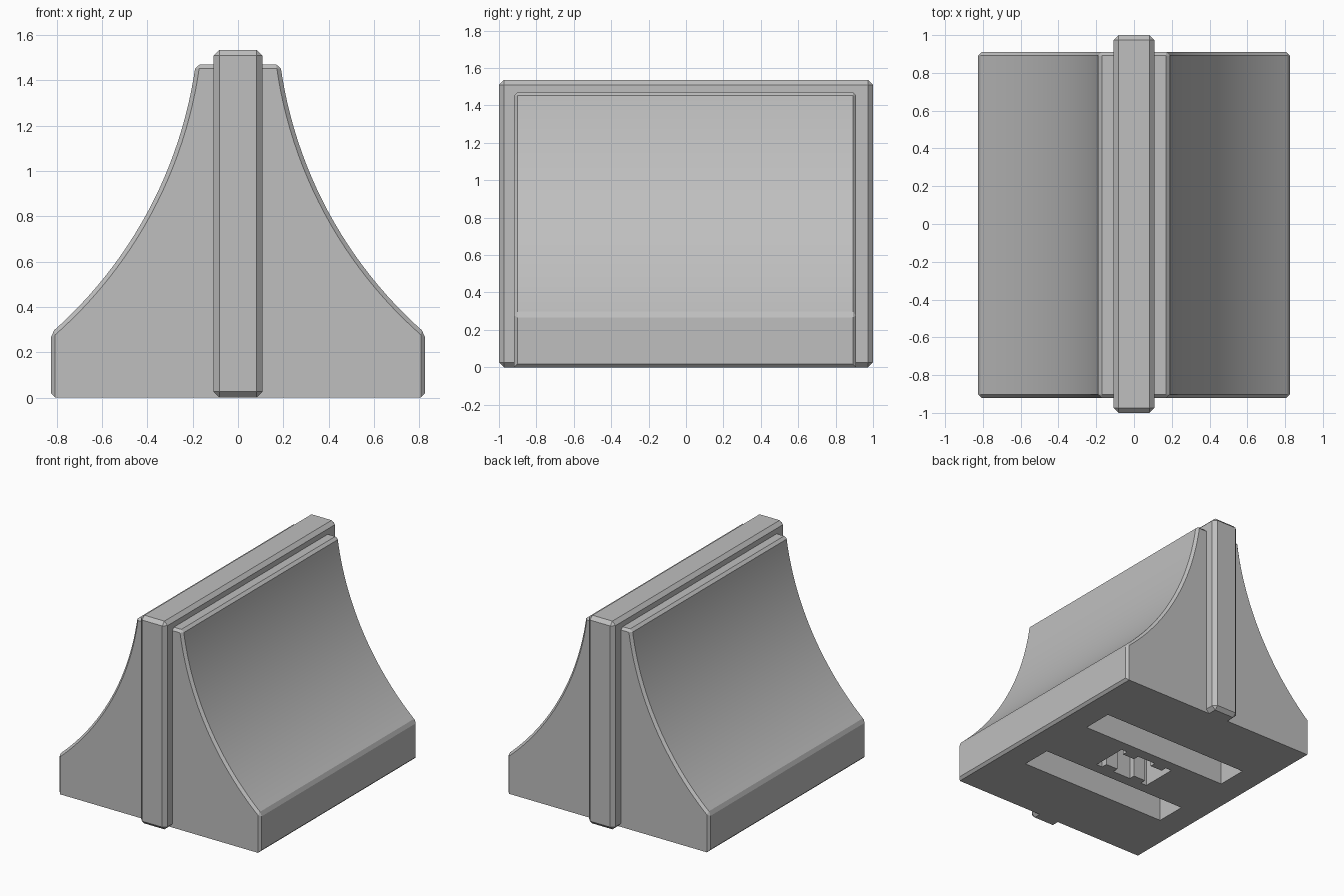
import bpy, bmesh, math
from mathutils import Vector

cube = bpy.data.objects.get("Cube")
if cube:
    bpy.data.objects.remove(cube, do_unlink=True)

grey = bpy.data.materials.new("light_grey")
grey.use_nodes = True
COLOUR = (0.52, 0.52, 0.52, 1)
grey.diffuse_color = COLOUR
grey.node_tree.nodes["Principled BSDF"].inputs["Base Color"].default_value = COLOUR


def prism(bm, points, direction):
    """Add a closed prism: a polygon of 3D points swept along direction."""
    face = bm.faces.new([bm.verts.new(p) for p in points])
    swept = bmesh.ops.extrude_face_region(bm, geom=[face], use_keep_orig=True)
    moved = [g for g in swept["geom"] if isinstance(g, bmesh.types.BMVert)]
    bmesh.ops.translate(bm, verts=moved, vec=direction)
    bmesh.ops.recalc_face_normals(bm, faces=bm.faces[:])


def rectangle(x, y0, y1, z):
    return [(-x, y0, z), (x, y0, z), (x, y1, z), (-x, y1, z)]


def chamfer(bm, width, keep_sharp=lambda edge: False):
    edges = [e for e in bm.edges
             if e.calc_face_angle(0) > 0.3 and not keep_sharp(e)]
    bmesh.ops.bevel(bm, geom=edges, offset=width, segments=1,
                    affect='EDGES', clamp_overlap=True)


def finish(bm, name):
    mesh = bpy.data.meshes.new(name)
    bm.to_mesh(mesh)
    bm.free()
    mesh.materials.append(grey)
    obj = bpy.data.objects.new(name, mesh)
    bpy.context.collection.objects.link(obj)
    return obj


# Flared body: straight foot, concave arc, narrow flat top
FRONT, BACK, STEPS = -0.92, 0.91, 24
foot, top, sag = Vector((0.825, 0.285)), Vector((0.187, 1.47)), 0.122
chord = top - foot
radius = (chord.length_squared / 4 + sag ** 2) / (2 * sag)
outward = Vector((chord.y, -chord.x)).normalized()
centre = (foot + top) / 2 + outward * (radius - sag)
half = math.asin(chord.length / 2 / radius)
side = [Vector((foot.x, 0))]
for i in range(STEPS + 1):
    a = half * (2 * i / STEPS - 1)
    side.append(centre - outward * radius * math.cos(a)
                + chord.normalized() * radius * math.sin(a))
outline = [(p.x, FRONT, p.y) for p in side]
outline += [(-p.x, FRONT, p.y) for p in reversed(side)]
bm = bmesh.new()
prism(bm, outline, (0, BACK - FRONT, 0))
chamfer(bm, 0.018, lambda e: all(v.co.z < 0.001 for v in e.verts)
        and abs(e.verts[0].co.y - e.verts[1].co.y) < 0.001)
body = finish(bm, "flared_body")

# Central rib wrapping over the ends and top
bm = bmesh.new()
prism(bm, rectangle(0.108, -1, 1, 0), (0, 0, 1.535))
chamfer(bm, 0.026)
rib = finish(bm, "central_rib")

# Underside recesses: two long slots and a notched clip socket
bm = bmesh.new()
for y in (-0.33, 0.33):
    prism(bm, rectangle(0.61, y - 0.115, y + 0.115, -0.1), (0, 0, 0.4))
inner, outer = 0.09, 0.135
quarter = [(0.225, outer), (0.175, outer), (0.175, inner),
           (0.075, inner), (0.075, outer)]
upper = quarter + [(-x, y) for x, y in reversed(quarter)]
socket = upper + [(-x, -y) for x, y in upper]
prism(bm, [(x, y, -0.1) for x, y in socket], (0, 0, 0.36))
cutter = finish(bm, "recess_cutter")
cutter.hide_render = True

for obj in (body, rib):
    bpy.ops.object.select_all(action='DESELECT')
    obj.select_set(True)
    bpy.context.view_layer.objects.active = obj
    cut = obj.modifiers.new("recesses", 'BOOLEAN')
    cut.operation = 'DIFFERENCE'
    cut.solver = 'EXACT'
    cut.object = cutter
    bpy.ops.object.modifier_apply(modifier=cut.name)
    bpy.ops.object.shade_smooth_by_angle(angle=math.radians(20))
bpy.data.objects.remove(cutter, do_unlink=True)
